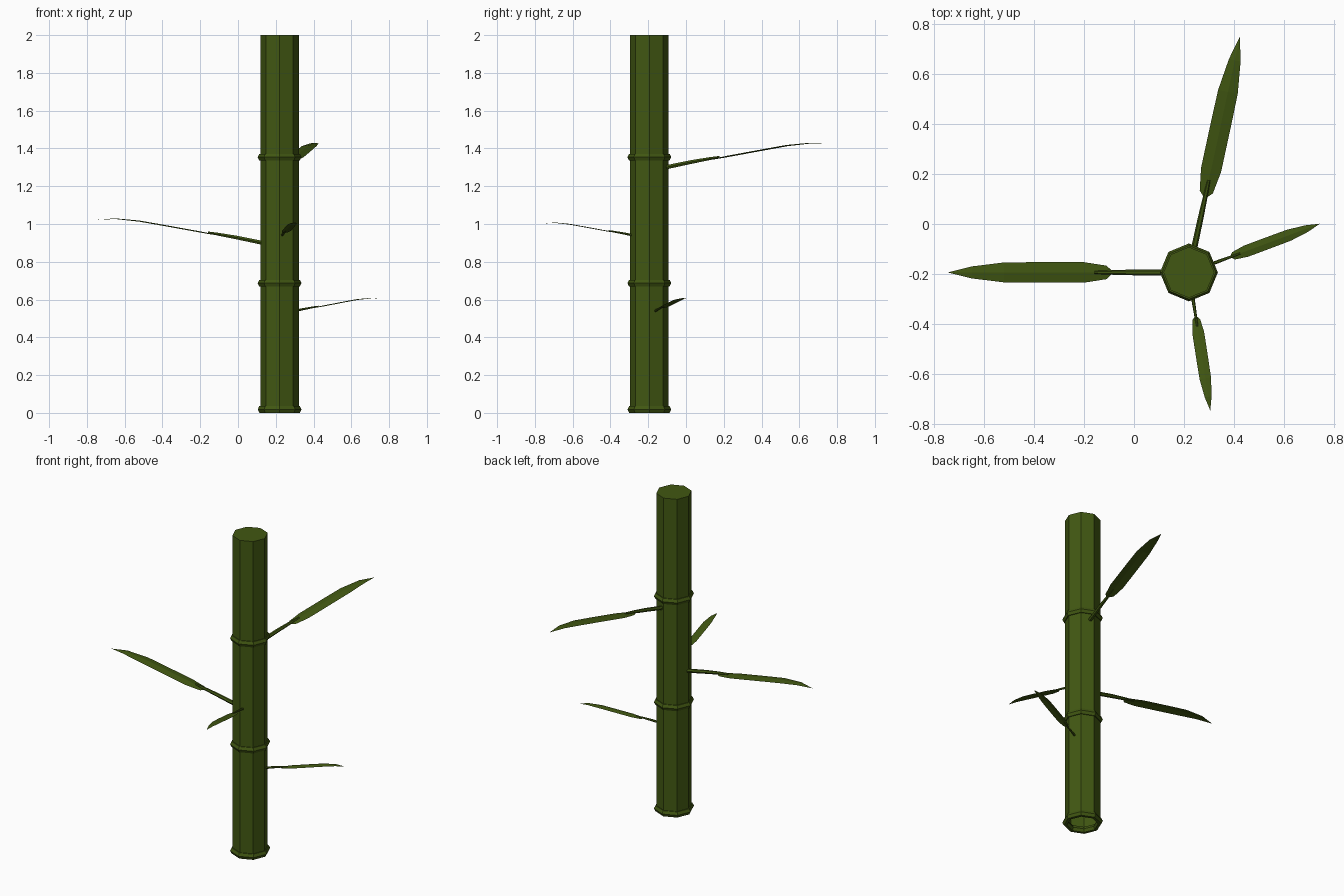
import bpy, bmesh, math
from mathutils import Matrix, Vector

if "Cube" in bpy.data.objects:
    bpy.data.objects.remove(bpy.data.objects["Cube"])

CX, CY = 0.22, -0.194

green = bpy.data.materials.new("bamboo green")
green.diffuse_color = (0.053, 0.096, 0.006, 1)
green.use_nodes = True
green.node_tree.nodes["Principled BSDF"].inputs["Base Color"].default_value = green.diffuse_color


def finish(bm, name, matrix=None, recalc=True):
    if recalc:
        bmesh.ops.recalc_face_normals(bm, faces=bm.faces[:])
    mesh = bpy.data.meshes.new(name)
    bm.to_mesh(mesh)
    bm.free()
    if matrix:
        mesh.transform(matrix)
    mesh.materials.append(green)
    ob = bpy.data.objects.new(name, mesh)
    bpy.context.collection.objects.link(ob)
    return ob


def circle(bm, r, z, n=8):
    return [bm.verts.new((CX + r * math.cos(math.tau * i / n),
                          CY + r * math.sin(math.tau * i / n), z)) for i in range(n)]


def bridge(bm, a, b):
    n = len(a)
    for i in range(n):
        j = (i + 1) % n
        bm.faces.new((a[i], a[j], b[j], b[i]))


# Stalk: eight-sided tube, capped at the top and open at the foot
bm = bmesh.new()
low, high = circle(bm, 0.102, 0.01), circle(bm, 0.102, 2.0)
bridge(bm, low, high)
bm.faces.new(high)
finish(bm, "stalk", recalc=False)

# Node rings: eight-sided hoops with a rounded section
for k, z in enumerate((0.018, 0.687, 1.354)):
    bm = bmesh.new()
    loops = []
    for i in range(6):
        a = math.tau * i / 6
        loops.append(circle(bm, 0.0985 + 0.0175 * math.cos(a), z + 0.0205 * math.sin(a)))
    for i in range(6):
        bridge(bm, loops[i], loops[(i + 1) % 6])
    finish(bm, f"node_ring_{k + 1}")

# Leaf pattern along +x: distance, height, half width
BLADE = [(0.312, 0.061, 0.010), (0.33, 0.064, 0.027), (0.375, 0.072, 0.034),
         (0.42, 0.081, 0.041), (0.62, 0.117, 0.041), (0.74, 0.138, 0.040),
         (0.87, 0.150, 0.024), (0.966, 0.142, 0.0)]
# Stem pattern: distance, height, radius
STEM = [(0.07, 0.016, 0.0125), (0.22, 0.047, 0.0115), (0.32, 0.065, 0.009), (0.378, 0.075, 0.006)]


def leaf(name, angle, z, scale):
    m = (Matrix.Translation((CX, CY, z)) @ Matrix.Rotation(math.radians(angle), 4, 'Z')
         @ Matrix.Scale(scale, 4))
    # Blade: thin sheet with a slight ridge along the middle
    bm = bmesh.new()
    rows = []
    for x, h, w in BLADE[:-1]:
        rows.append([bm.verts.new((x, s * w, h - abs(s) * w * 0.15)) for s in (-1, 0, 1)])
    tip = bm.verts.new((BLADE[-1][0], 0, BLADE[-1][1]))
    for a, b in zip(rows, rows[1:]):
        for i in range(2):
            bm.faces.new((a[i], b[i], b[i + 1], a[i + 1]))
    for i in range(2):
        bm.faces.new((rows[-1][i], tip, rows[-1][i + 1]))
    finish(bm, name + "_blade", m, recalc=False)
    # Stem: tapering six-sided rod
    bm = bmesh.new()
    loops = []
    for x, h, r in STEM:
        loops.append([bm.verts.new((x, r * math.cos(math.tau * i / 6),
                                    h + r * math.sin(math.tau * i / 6))) for i in range(6)])
    for a, b in zip(loops, loops[1:]):
        bridge(bm, a, b)
    bm.faces.new(loops[0])
    bm.faces.new(loops[-1])
    finish(bm, name + "_stem", m)


leaf("left_leaf", 180, 0.88, 1.0)
leaf("back_leaf", 77.8, 1.28, 1.0)
leaf("right_leaf", 20.4, 0.521, 0.58)
leaf("front_leaf", -81.2, 0.921, 0.58)
